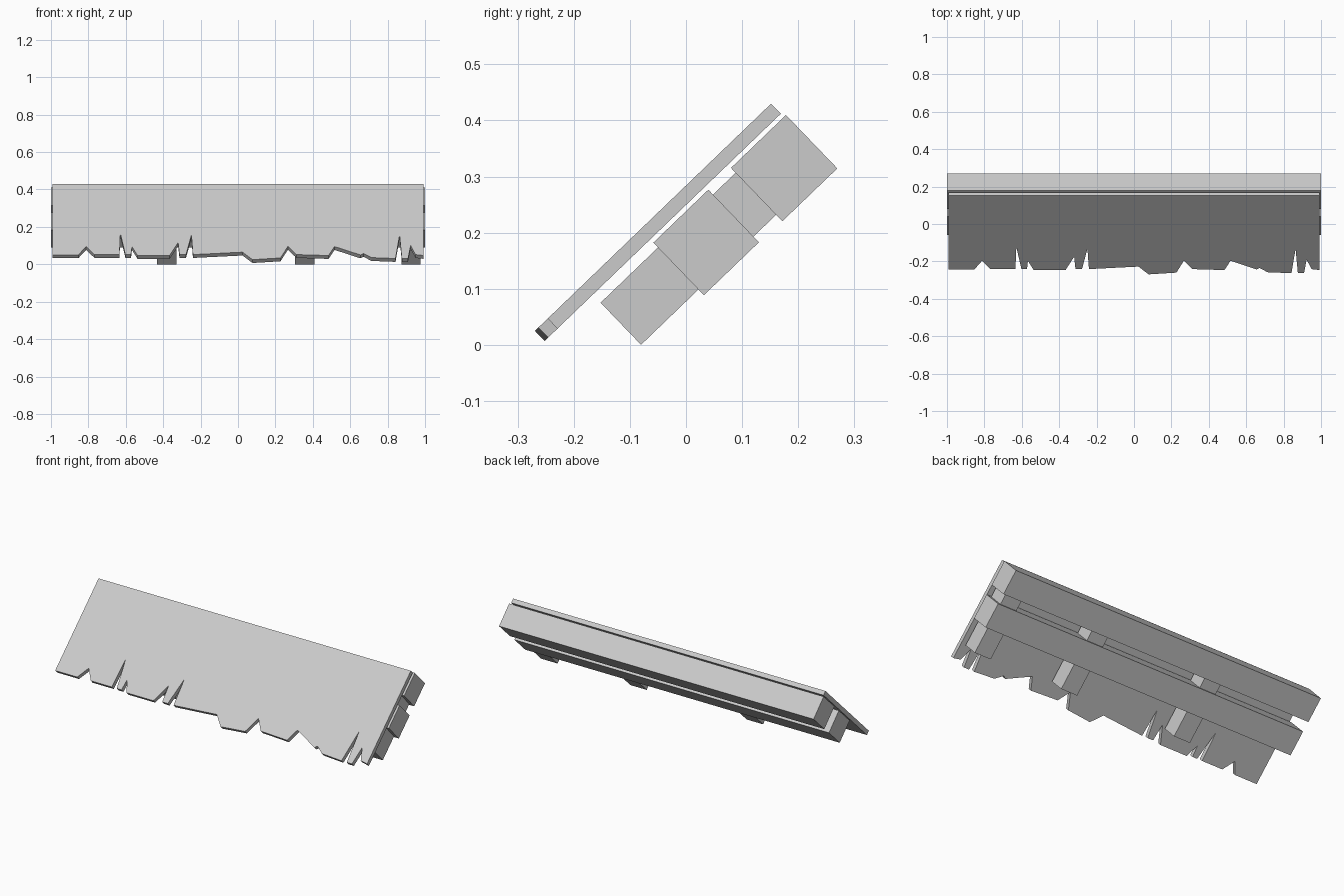
import bpy, bmesh
from mathutils import Vector

# Slope frame: s runs up the slope, n points out of the roof face
ORIGIN = Vector((0, 0.169, 0.412))
UP = Vector((0, 0.7206, 0.6933))
OUT = Vector((0, -0.6933, 0.7206))


def prism(name, outline, n0, n1):
    """Extrude an (x, s) outline from depth n0 to n1 in the slope frame."""
    bm = bmesh.new()
    base = [bm.verts.new(Vector((x, 0, 0)) + ORIGIN + UP * s + OUT * n0)
            for x, s in outline]
    face = bm.faces.new(base)
    ext = bmesh.ops.extrude_face_region(bm, geom=[face])
    verts = [v for v in ext["geom"] if isinstance(v, bmesh.types.BMVert)]
    bmesh.ops.translate(bm, verts=verts, vec=OUT * (n1 - n0))
    bmesh.ops.recalc_face_normals(bm, faces=bm.faces)
    mesh = bpy.data.meshes.new(name)
    bm.to_mesh(mesh)
    bm.free()
    obj = bpy.data.objects.new(name, mesh)
    bpy.context.collection.objects.link(obj)
    return obj


def bar(name, x0, x1, s0, s1, n0, n1):
    return prism(name, [(x0, s0), (x1, s0), (x1, s1), (x0, s1)], n0, n1)


# Roof panel with ragged, splintered lower edge (x, height of edge)
ragged = [
    (-0.993, 0.033), (-0.853, 0.033), (-0.812, 0.077), (-0.767, 0.034),
    (-0.634, 0.034), (-0.629, 0.148), (-0.602, 0.034), (-0.572, 0.034),
    (-0.567, 0.077), (-0.537, 0.029), (-0.366, 0.029), (-0.320, 0.098),
    (-0.313, 0.034), (-0.278, 0.034), (-0.249, 0.139), (-0.241, 0.034),
    (0.024, 0.047), (0.078, 0.007), (0.227, 0.016), (0.267, 0.078),
    (0.313, 0.034), (0.484, 0.029), (0.516, 0.077), (0.655, 0.032),
    (0.671, 0.040), (0.714, 0.018), (0.842, 0.013), (0.864, 0.139),
    (0.876, 0.013), (0.909, 0.013), (0.923, 0.083), (0.949, 0.034),
    (0.993, 0.029),
]
edge = [(x, (z - ORIGIN.z) / UP.z) for x, z in ragged]
prism("roof_panel", edge + [(0.993, 0), (-0.993, 0)], 0, 0.025)

# Long square beams under the panel
bar("upper_beam", -1, 1, -0.131, 0.005, -0.140, -0.008)
bar("lower_beam", -1, 1, -0.323, -0.187, -0.138, -0.008)

# Short rafters passing through the beams
for i, x in enumerate((-0.382, 0.358, 0.925)):
    bar(f"rafter_{i + 1}", x - 0.052, x + 0.052, -0.465, -0.06, -0.124, -0.020)
